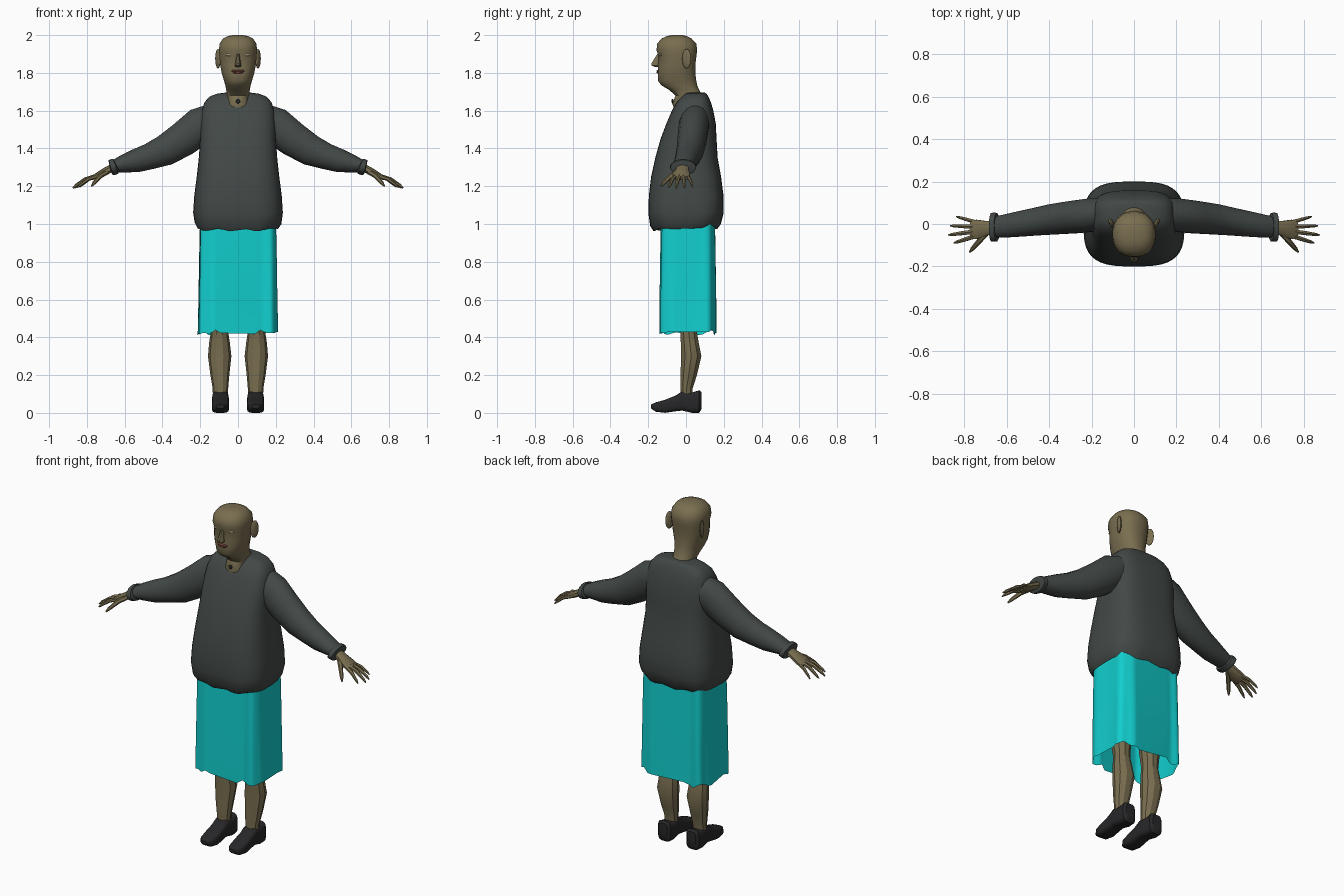
import bpy, bmesh, math
from mathutils import Vector

X, Y, Z = Vector((1, 0, 0)), Vector((0, 1, 0)), Vector((0, 0, 1))


def material(name, rgb):
    m = bpy.data.materials.new(name)
    m.diffuse_color = (*rgb, 1)
    return m


skin = material("skin", (0.19, 0.155, 0.08))
knit = material("knit", (0.055, 0.066, 0.062))
cloth = material("cyan_cloth", (0.006, 0.62, 0.62))
leather = material("dark_leather", (0.02, 0.02, 0.022))
lip = material("lip", (0.22, 0.07, 0.05))
eye = material("eye", (0.33, 0.29, 0.19))


def finish(name, bm, mat, angle):
    bmesh.ops.recalc_face_normals(bm, faces=bm.faces)
    me = bpy.data.meshes.new(name)
    bm.to_mesh(me)
    bm.free()
    me.materials.append(mat)
    ob = bpy.data.objects.new(name, me)
    bpy.context.collection.objects.link(ob)
    bpy.ops.object.select_all(action='DESELECT')
    ob.select_set(True)
    bpy.context.view_layer.objects.active = ob
    bpy.ops.object.shade_smooth_by_angle(angle=math.radians(angle))
    return ob


def loft(name, rings, mat, sides=12, power=2.0, axis=None, side=Y,
         caps=True, warp=None, angle=40):
    """Skin superellipse rings (x, y, z, radius along side, other radius)."""
    bm = bmesh.new()
    cs = [Vector(r[:3]) for r in rings]
    loops = []
    for i, r in enumerate(rings):
        t = axis or (cs[min(i + 1, len(cs) - 1)] - cs[max(i - 1, 0)]).normalized()
        v = t.cross(side).normalized()
        u = v.cross(t).normalized()
        loop = []
        for k in range(sides):
            a = 2 * math.pi * (k + 0.5) / sides
            c, s = math.cos(a), math.sin(a)
            p = (cs[i] + u * r[3] * math.copysign(abs(c) ** (2 / power), c)
                 + v * r[4] * math.copysign(abs(s) ** (2 / power), s))
            loop.append(bm.verts.new(warp(p) if warp else p))
        loops.append(loop)
    for a, b in zip(loops, loops[1:]):
        for k in range(sides):
            j = (k + 1) % sides
            bm.faces.new((a[k], a[j], b[j], b[k]))
    if caps:
        bm.faces.new(loops[0])
        bm.faces.new(loops[-1])
    return finish(name, bm, mat, angle)


def stack(profile):
    """(z, front y, back y, half width) -> horizontal rings."""
    return [(0, (f + b) / 2, z, (b - f) / 2, w) for z, f, b, w in profile]


def ball(name, loc, scale, mat, rot_z=0):
    bm = bmesh.new()
    bmesh.ops.create_uvsphere(bm, u_segments=12, v_segments=8, radius=1)
    ob = finish(name, bm, mat, 40)
    ob.location, ob.scale, ob.rotation_euler.z = loc, scale, rot_z


# Head and neck
loft("head", stack([
    (1.58, -.055, .11, .075), (1.635, -.072, .105, .066), (1.68, -.056, .085, .059),
    (1.71, -.09, .07, .063), (1.735, -.132, .06, .068), (1.76, -.15, .055, .075),
    (1.80, -.15, .05, .087), (1.84, -.148, .05, .095), (1.89, -.146, .056, .099),
    (1.92, -.157, .06, .102), (1.955, -.153, .055, .098), (1.982, -.13, .03, .08),
    (1.995, -.1, .005, .055), (2.0, -.075, -.02, .025)]),
    skin, sides=24, power=2.3, axis=Z)
loft("nose", stack([(1.83, -.16, -.135, .013), (1.838, -.183, -.135, .019),
                    (1.85, -.185, -.135, .016), (1.9, -.153, -.135, .008)]),
     skin, sides=8, axis=Z)
ball("upper_lip", (0, -.145, 1.811), (.036, .011, .006), lip)
ball("lower_lip", (0, -.145, 1.802), (.028, .011, .007), lip)
ball("throat_bead", (0, -.071, 1.65), (.012, .006, .012), leather)

# Sweater body, hem dipping at front and rising at the back
def hem_wave(p):
    if p.z < 1.02:
        p.z += .006 * math.sin(p.x * 45) + .03 * p.y + .1 * p.x * p.x
    return p


loft("sweater_body", stack([
    (1.0, -.14, .15, .19), (.972, -.172, .165, .213), (1.0, -.19, .185, .23),
    (1.06, -.2, .2, .238), (1.15, -.197, .199, .232), (1.25, -.185, .186, .219),
    (1.35, -.163, .168, .208), (1.45, -.135, .162, .201), (1.53, -.105, .158, .2),
    (1.60, -.075, .145, .192), (1.645, -.05, .132, .178), (1.675, -.022, .118, .15),
    (1.69, -.005, .108, .11), (1.695, .005, .1, .07)]),
    knit, sides=40, power=3.2, axis=Z, warp=hem_wave, angle=60)


# Skirt: boxy open tube with folds and a ragged hem
def folds(p):
    p.y += (.004 + .006 * (1 - p.z)) * math.sin(p.x * 62)
    p.x += .006 * math.sin(p.y * 70) * (1.2 - p.z)
    if p.z < .45:
        p.z += .009 * math.sin(p.x * 50 + p.y * 37) - .006 * math.cos(p.x * 85)
    return p


loft("skirt", [(0, .01, z, d, w) for z, d, w in
               [(.425, .144, .209), (.6, .145, .206), (.8, .143, .204), (1.04, .14, .2)]],
     cloth, sides=64, power=7, axis=Z, caps=False, warp=folds, angle=35)

# Paired parts
for s, tag in ((-1, "right"), (1, "left")):
    def part(name, rings, mat, **kw):
        loft(f"{tag}_{name}", [(s * r[0], *r[1:]) for r in rings], mat, **kw)

    ball(f"{tag}_eye", (s * .044, -.134, 1.897), (.021, .009, .009), eye)
    ball(f"{tag}_ear", (s * .106, .003, 1.875), (.011, .026, .052), skin, -s * .45)

    # Sleeve and cuff
    part("sleeve", [
        (.1, .055, 1.57, .07, .08), (.2, .042, 1.52, .08, .1), (.29, .032, 1.45, .078, .094),
        (.385, .022, 1.39, .073, .084), (.47, .01, 1.357, .066, .07),
        (.54, 0, 1.335, .061, .063), (.61, -.01, 1.318, .055, .047),
        (.66, -.015, 1.305, .05, .032)], knit, sides=16, angle=50)
    part("cuff", [
        (.643, -.015, 1.308, .056, .033), (.647, -.015, 1.306, .068, .042),
        (.66, -.015, 1.302, .07, .044), (.673, -.015, 1.298, .068, .042),
        (.677, -.015, 1.297, .05, .03)], knit, sides=16)

    # Hand: palm plus five tapering digits
    part("palm", [(.65, -.015, 1.305, .03, .021), (.7, -.02, 1.28, .036, .02),
                  (.74, -.025, 1.258, .047, .017), (.77, -.025, 1.243, .045, .011)],
         skin, sides=10, power=2.5)
    digits = {"little_finger": ((.75, .01, 1.25), (.838, .035, 1.195), .009),
              "ring_finger": ((.755, -.013, 1.252), (.866, -.008, 1.19), .0105),
              "middle_finger": ((.755, -.036, 1.252), (.875, -.052, 1.19), .011),
              "index_finger": ((.75, -.058, 1.252), (.85, -.09, 1.193), .0105),
              "thumb": ((.69, -.035, 1.278), (.775, -.132, 1.2), .013)}
    for name, (a, b, r) in digits.items():
        a, b = Vector(a), Vector(b)
        part(name, [(*(a.lerp(b, t) + Z * .012 * math.sin(math.pi * t)), r * k, r * k)
                    for t, k in ((0, 1.1), (.45, 1), (.85, .75), (1, .3))],
             skin, sides=6)

    # Leg
    part("leg", [
        (.095, .003, .06, .033, .038), (.093, .003, .13, .034, .041),
        (.096, .014, .2, .046, .05), (.097, .028, .3, .056, .062),
        (.098, .02, .37, .05, .055), (.098, .014, .43, .046, .046),
        (.1, .01, .52, .055, .055), (.1, .01, .75, .075, .078),
        (.1, .01, .95, .09, .085)], skin, sides=10, axis=Z, angle=30)

    # Shoe, lofted heel to toe: (y, bottom, top, half width)
    part("shoe", [(.093, y, (lo + hi) / 2, w, (hi - lo) / 2) for y, lo, hi, w in [
        (.083, .02, .11, .028), (.07, 0, .12, .042), (.03, 0, .108, .045),
        (-.02, .012, .115, .044), (-.055, .008, .092, .044), (-.11, 0, .07, .046),
        (-.16, .006, .056, .04), (-.186, .024, .044, .02)]],
        leather, sides=16, power=4, axis=Y, side=X)
